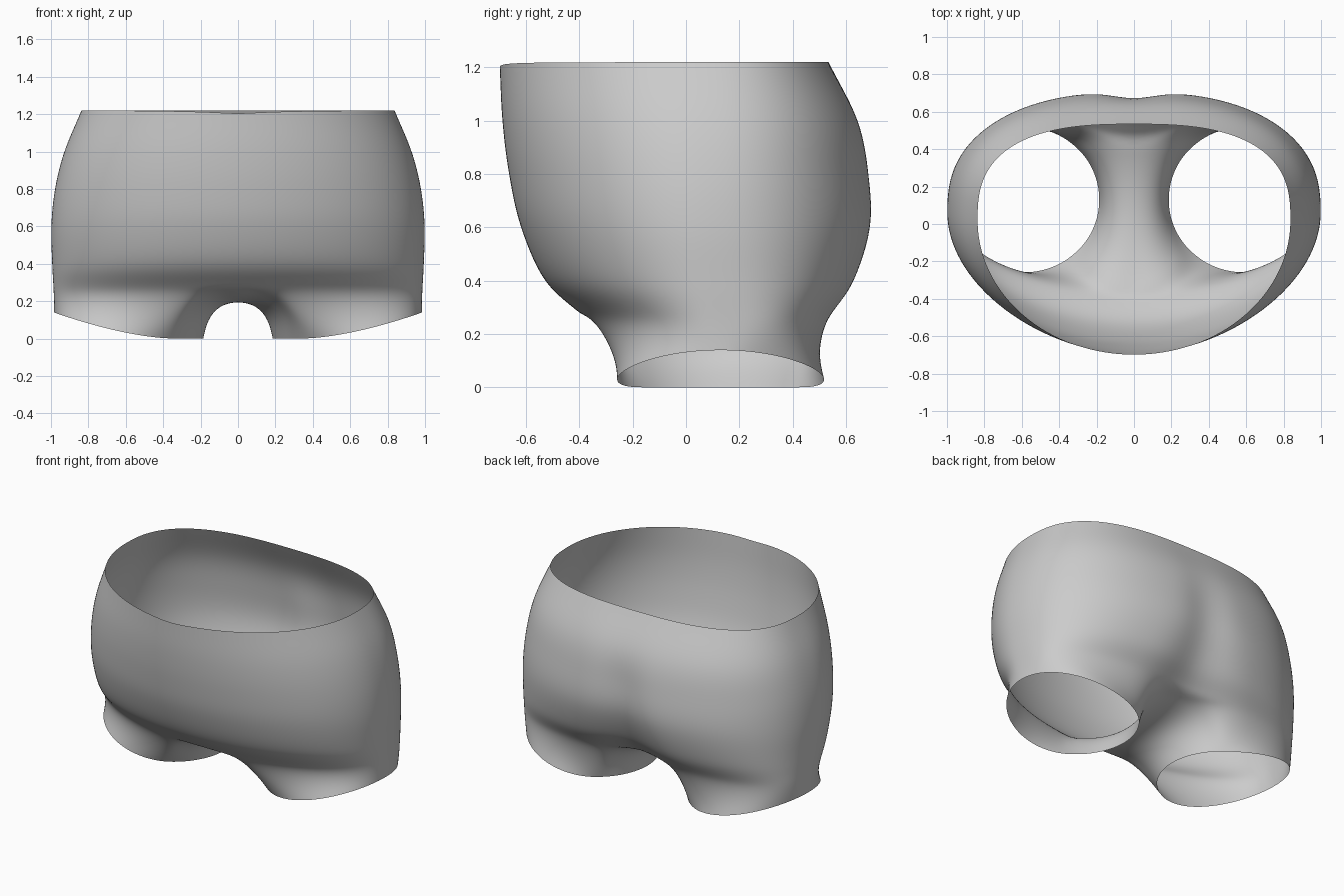
import bpy, bmesh, math
from mathutils import Vector

if "Cube" in bpy.data.objects:
    bpy.data.objects.remove(bpy.data.objects["Cube"])

M, K, SUB, LEG = 28, 12, 4, 5      # torso columns, crotch columns, rows per ring, leg rows

# Torso profile: height, half width, front y, back y, side y, back squareness, crease depth
RINGS = [
    (1.22, .838, -.70, .535, .02, 2.7, 0),
    (1.00, .93, -.69, .65, .04, 2.5, .01),
    (.80, .98, -.665, .695, .05, 2.4, .035),
    (.60, 1.0, -.62, .705, .06, 2.4, .055),
    (.40, .995, -.53, .645, .08, 2.6, .085),
    (.27, .988, -.39, .555, .10, 3.0, .12),
]


def ring_point(ring, j):
    """Point j on a half ring, running from front centre round the side to back centre."""
    z, w, front, back, side, n, crease = ring
    t = math.pi * j / M
    s, c = max(math.sin(t), 0), math.cos(t)
    if j in (0, M):
        s = 0
    if c >= 0:
        x, y = w * s, side + (front - side) * c
    else:
        x = w * s ** (2 / n)
        y = side + (back - side) * (-c) ** (2 / n)
        y -= crease * math.exp(-(x / (.07 + crease)) ** 2)
    return Vector((x, y, z))


def hem_point(deg):
    """Leg opening: round in plan, rising towards the outside."""
    a = math.radians(deg)
    x, y = .585 + .4 * math.sin(a), .13 - .39 * math.cos(a)
    return Vector((x, y, .14 * max(0, (x - .35) / .635) ** 1.6))


def catmull(a, b, c, d, t):
    return .5 * (2 * b + (c - a) * t + (2 * a - 5 * b + 4 * c - d) * t * t
                 + (3 * b - a - 3 * c + d) * t ** 3)


def bezier(a, b, c, t):
    return a * (1 - t) ** 2 + b * 2 * t * (1 - t) + c * t * t


def arch_control(top, hem):
    return Vector((hem.x - .025, (top.y + hem.y) / 2, top.z))


bm = bmesh.new()

# Torso columns, continuing down the outside of the leg
columns = []
for j in range(M + 1):
    p = [ring_point(r, j) for r in RINGS]
    p[0].z -= .018 * math.exp(-abs(p[0].x) / .25) if j < M / 2 else 0
    p = [2 * p[0] - p[1]] + p + [2 * p[-1] - p[-2]]
    pts = []
    for i in range(1, len(RINGS)):
        pts += [catmull(*p[i - 1:i + 3], s / SUB) for s in range(SUB)]
    top, prev = p[-2], p[-3]
    hem = hem_point(-50 + 280 * j / M)
    near = math.exp(-(top.x / .2) ** 2)
    ctrl = (top + (top - prev) * .5).lerp(arch_control(top, hem), near)
    pts += [bezier(top, ctrl, hem, s / LEG) for s in range(LEG + 1)]
    columns.append([bm.verts.new(q) for q in pts])

# Crotch columns, arching from the centre line to the inside of the leg
TOP = (len(RINGS) - 1) * SUB
start, end = columns[M][TOP].co.copy(), columns[0][TOP].co.copy()
leg = [col[TOP:] for col in columns]
for k in range(1, K):
    f = k / K
    top = start.lerp(end, f)
    top.z = .195 + .075 * (2 * f - 1) ** 2
    hem = hem_point(230 + 80 * f)
    ctrl = arch_control(top, hem)
    leg.append([bm.verts.new(bezier(top, ctrl, hem, s / LEG)) for s in range(LEG + 1)])


def skin(a, b):
    for i in range(len(a) - 1):
        bm.faces.new((a[i], a[i + 1], b[i + 1], b[i]))


for a, b in zip(columns, columns[1:]):
    skin(a[:TOP + 1], b[:TOP + 1])
for a, b in zip(leg, leg[1:] + leg[:1]):
    skin(a, b)
for f in bm.faces:
    f.smooth = True

mesh = bpy.data.meshes.new("shorts")
bm.to_mesh(mesh)
bm.free()
shorts = bpy.data.objects.new("shorts", mesh)
bpy.context.collection.objects.link(shorts)

# Other half, then a smooth surface
mirror = shorts.modifiers.new("mirror", 'MIRROR')
mirror.use_clip = True
mirror.merge_threshold = .0005
subsurf = shorts.modifiers.new("smooth", 'SUBSURF')
subsurf.levels = subsurf.render_levels = 2
